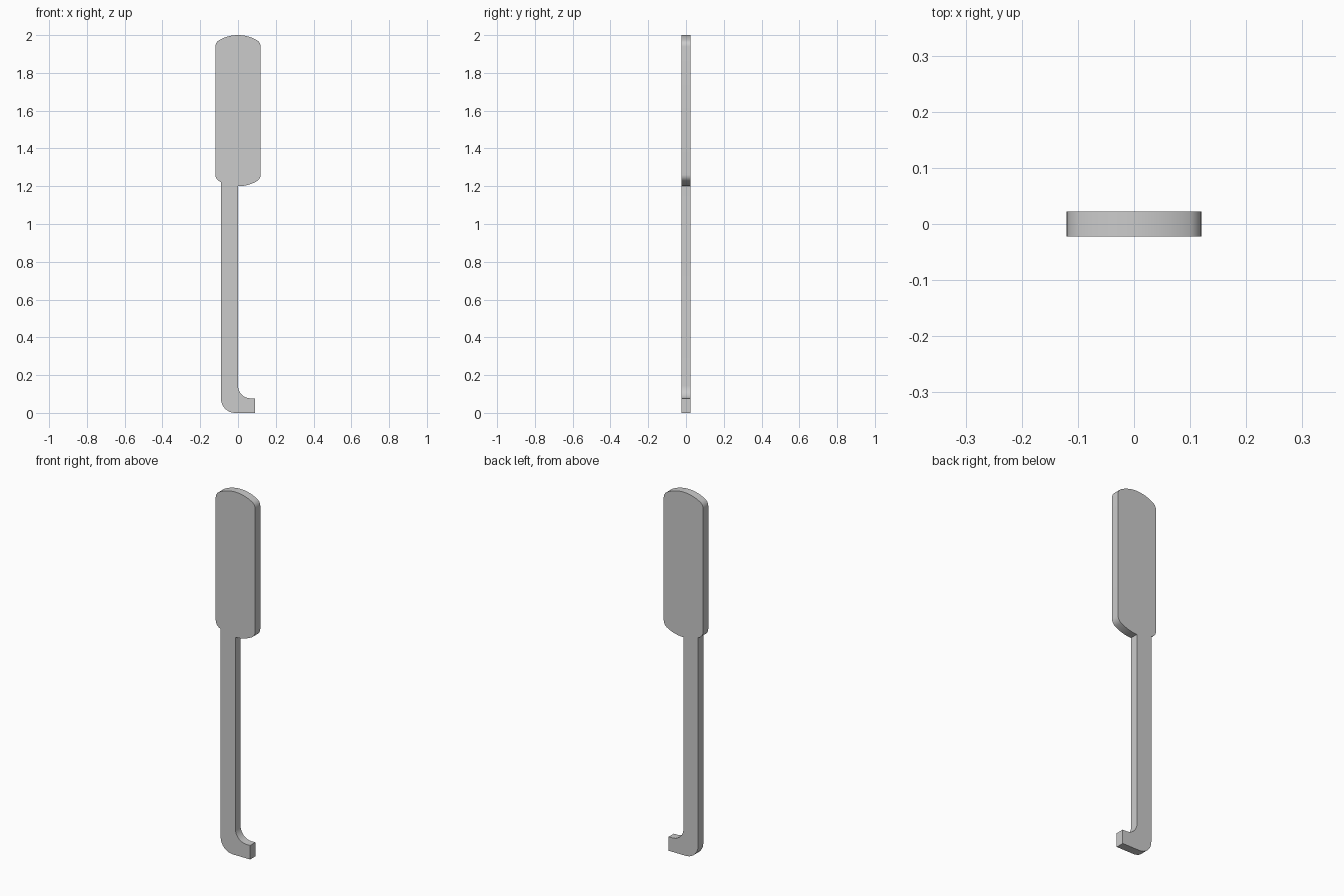
import bpy, bmesh
from math import radians, degrees, cos, sin, asin, sqrt

if "Cube" in bpy.data.objects:
    bpy.data.objects.remove(bpy.data.objects["Cube"])

HALF_THICK = 0.0225
R, r, W = 0.20, 0.04, 0.12           # end arc radius, corner radius, half width
SHAFT_L, SHAFT_R = -0.09, 0.0        # shaft sides
BOTTOM, TOP = 1.2, 2.0               # grip ends


def arc(cx, cz, rad, a0, a1, n):
    """Points along an arc, angles in degrees."""
    return [(cx + rad * cos(radians(a0 + (a1 - a0) * i / n)),
             cz + rad * sin(radians(a0 + (a1 - a0) * i / n))) for i in range(n + 1)]


# Centres of the tangent end and corner arcs
cx = W - r
dz = sqrt((R - r) ** 2 - cx ** 2)
t = degrees(asin(dz / (R - r)))      # tangent angle
low, high = BOTTOM + R, TOP - R
join = degrees(asin(-SHAFT_L / R))   # where the shaft meets the bottom arc

outline = []
# Grip: bottom right, right side, top, left side, bottom left
outline += arc(0, low, R, -90, -t, 8)
outline += arc(cx, low - dz, r, -t, 0, 6)
outline += arc(cx, high + dz, r, 0, t, 6)
outline += arc(0, high, R, t, 180 - t, 16)
outline += arc(-cx, high + dz, r, 180 - t, 180, 6)
outline += arc(-cx, low - dz, r, 180, 180 + t, 6)
outline += arc(0, low, R, 180 + t, 270 - join, 3)
# Shaft heel, hook toe and inner fillet
outline += arc(SHAFT_L + 0.075, 0.075, 0.075, 180, 270, 10)
outline += [(0.09, 0), (0.09, 0.077)]
outline += arc(SHAFT_R + 0.067, 0.077 + 0.067, 0.067, 270, 180, 10)

# Flat plate extruded through its thickness
bm = bmesh.new()
verts = [bm.verts.new((x, -HALF_THICK, z)) for x, z in outline]
bmesh.ops.remove_doubles(bm, verts=verts, dist=1e-5)
face = bm.faces.new([v for v in verts if v.is_valid])
res = bmesh.ops.extrude_face_region(bm, geom=[face], use_keep_orig=True)
bmesh.ops.translate(bm, vec=(0, 2 * HALF_THICK, 0),
                    verts=[g for g in res["geom"] if isinstance(g, bmesh.types.BMVert)])
bmesh.ops.recalc_face_normals(bm, faces=bm.faces)
mesh = bpy.data.meshes.new("hook_tool")
bm.to_mesh(mesh)
bm.free()
tool = bpy.data.objects.new("hook_tool", mesh)
bpy.context.collection.objects.link(tool)

# Smooth arcs, sharp plate edges
bpy.context.view_layer.objects.active = tool
tool.select_set(True)
bpy.ops.object.shade_smooth_by_angle(angle=radians(30))
